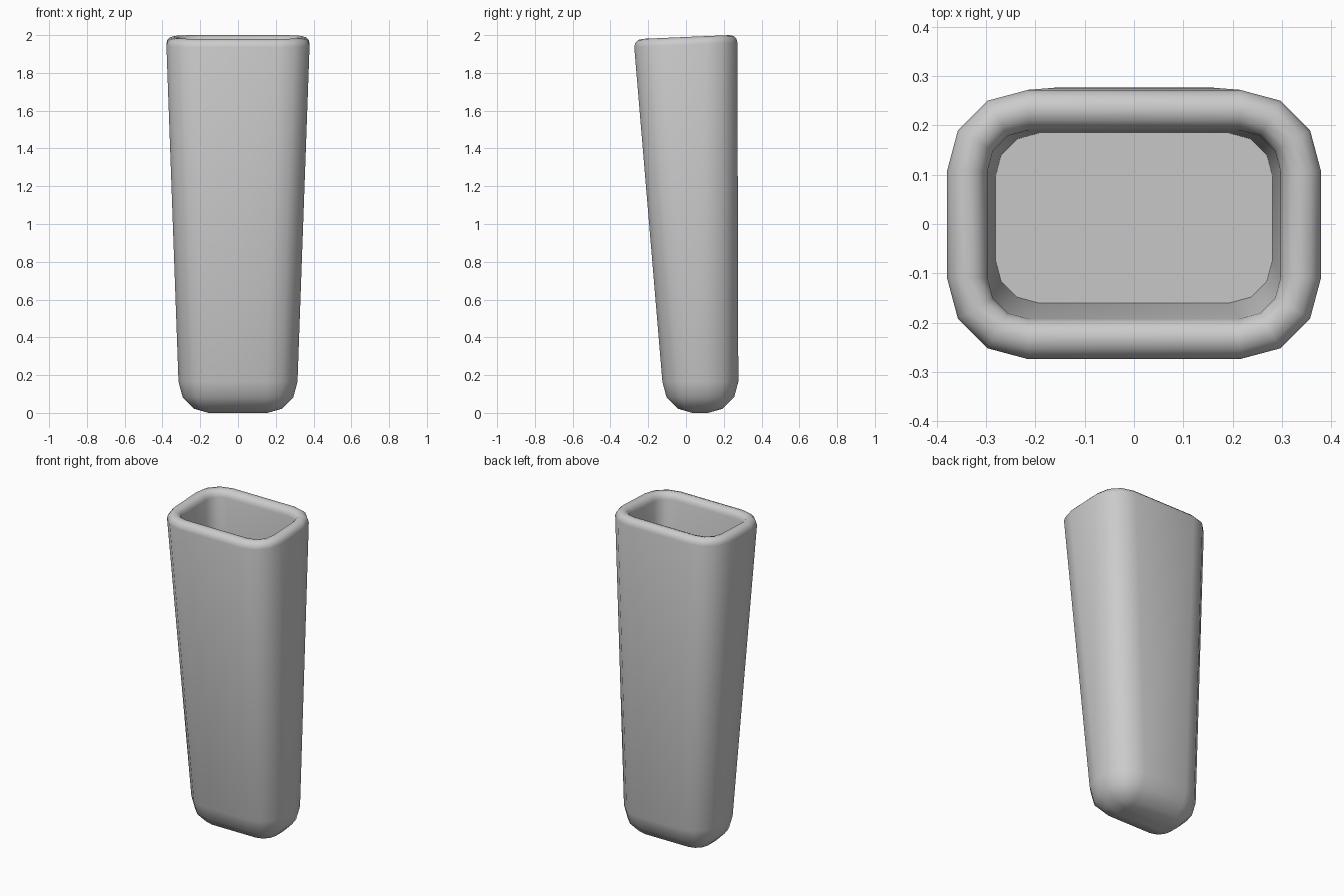
import bpy, bmesh
from math import sin, cos, radians

if "Cube" in bpy.data.objects:
    bpy.data.objects.remove(bpy.data.objects["Cube"])


def ring(bm, hx, y_front, y_back, r, height):
    """Rounded rectangle loop, three segments per corner; height is a function of y."""
    verts = []
    corners = ((hx - r, y_back - r, 0), (r - hx, y_back - r, 90),
               (r - hx, y_front + r, 180), (hx - r, y_front + r, 270))
    for cx, cy, start in corners:
        for k in range(4):
            a = radians(start + 30 * k)
            x, y = cx + r * cos(a), cy + r * sin(a)
            verts.append(bm.verts.new((x, y, height(y))))
    return verts


def slanted(z):
    """Plane rising gently towards the back."""
    return lambda y: z + 0.043 * (y - 0.232)


bm = bmesh.new()
loops = []
R = 0.165

# rounded base
for a in (88, 60, 30, 0):
    c, s = cos(radians(a)), sin(radians(a))
    d = R * (1 - c)
    loops.append(ring(bm, 0.315 - d, -0.125 + d, 0.277 - d, R - d,
                      lambda y, s=s: R * (1 - s)))

# tapered outer wall and rounded rim
w = 0.041
for a in range(0, 181, 30):
    d = w * (1 - cos(radians(a)))
    loops.append(ring(bm, 0.379 - d, -0.274 + d, 0.272 - d, R - d,
                      slanted(2.0 - w + w * sin(radians(a)))))

# shallow cavity
loops.append(ring(bm, 0.281, -0.16, 0.184, 0.088, slanted(1.56)))

for lo, hi in zip(loops, loops[1:]):
    n = len(lo)
    for i in range(n):
        bm.faces.new((lo[i], lo[(i + 1) % n], hi[(i + 1) % n], hi[i]))
bm.faces.new(loops[0][::-1])
bm.faces.new(loops[-1])
for v in loops[0]:
    v.co.z = 0
bmesh.ops.recalc_face_normals(bm, faces=bm.faces[:])

mesh = bpy.data.meshes.new("tapered_sleeve")
bm.to_mesh(mesh)
bm.free()
sleeve = bpy.data.objects.new("tapered_sleeve", mesh)
bpy.context.collection.objects.link(sleeve)
bpy.context.view_layer.objects.active = sleeve
sleeve.select_set(True)
bpy.ops.object.shade_smooth_by_angle(angle=radians(40))
